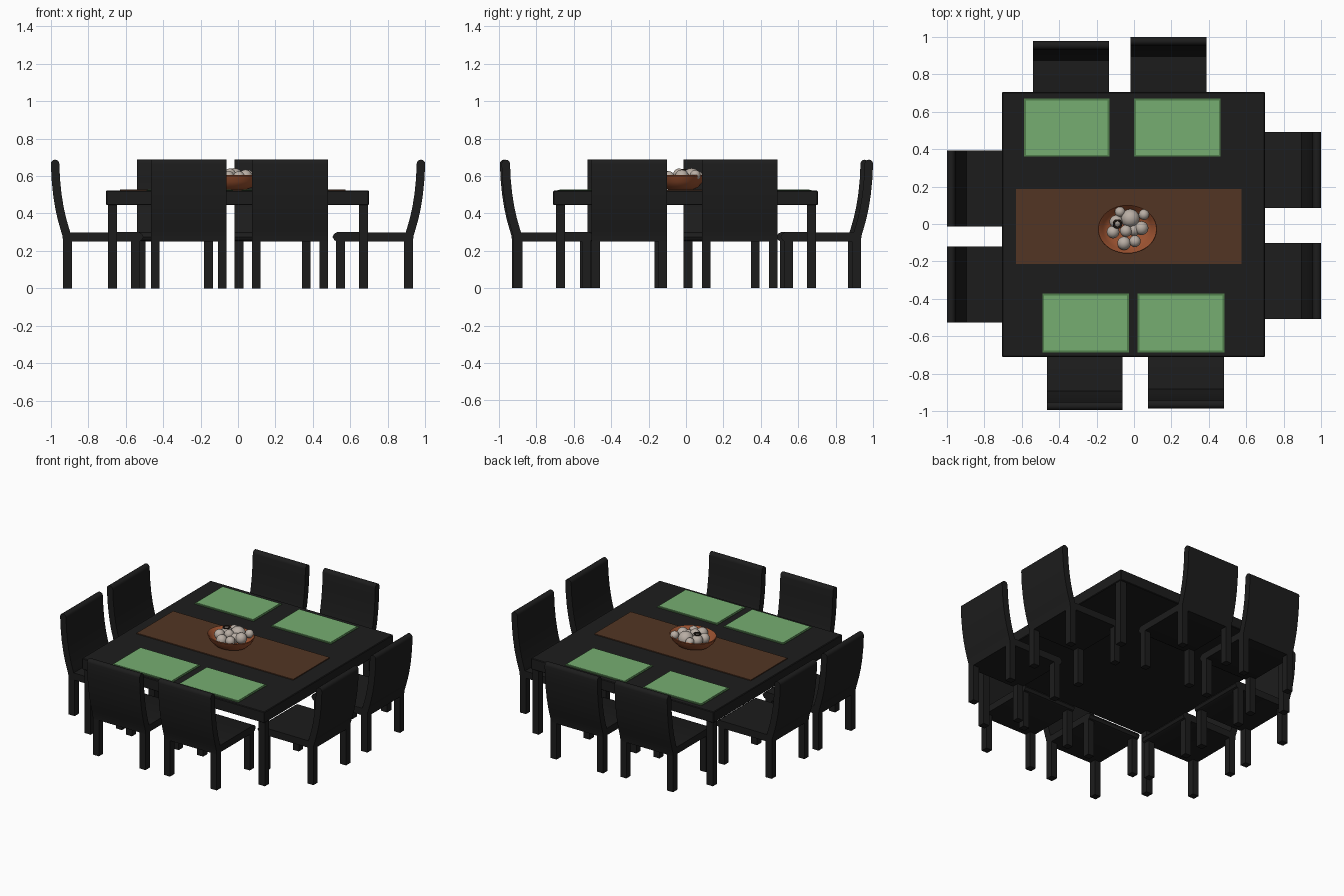
import bpy, bmesh, math
from mathutils import Matrix, Vector

if "Cube" in bpy.data.objects:
    bpy.data.objects.remove(bpy.data.objects["Cube"])


def material(name, rgb):
    m = bpy.data.materials.new(name)
    m.diffuse_color = (*rgb, 1)
    m.use_nodes = True
    m.node_tree.nodes["Principled BSDF"].inputs["Base Color"].default_value = m.diffuse_color
    return m


BLACK = material("black wood", (0.012, 0.012, 0.012))
BROWN = material("brown runner", (0.085, 0.036, 0.017))
GREEN = material("green mat", (0.18, 0.42, 0.165))
DARK_GREEN = material("dark green border", (0.08, 0.20, 0.07))
CLAY = material("orange clay", (0.33, 0.085, 0.03))
STONE = material("pale stone", (0.48, 0.42, 0.37))
TWIG = material("dark twig", (0.02, 0.012, 0.008))


def finish(name, bm, mat, matrix=None):
    bmesh.ops.recalc_face_normals(bm, faces=bm.faces)
    me = bpy.data.meshes.new(name)
    bm.to_mesh(me)
    bm.free()
    me.materials.append(mat)
    me.shade_smooth()
    me.set_sharp_from_angle(angle=math.radians(35))
    ob = bpy.data.objects.new(name, me)
    bpy.context.collection.objects.link(ob)
    if matrix:
        ob.matrix_world = matrix
    return ob


def box(name, x0, x1, y0, y1, z0, z1, mat, matrix=None, bevel=0.0):
    bm = bmesh.new()
    bmesh.ops.create_cube(bm, size=1)
    for v in bm.verts:
        v.co = Vector(((x0 + x1) / 2 + v.co.x * (x1 - x0),
                       (y0 + y1) / 2 + v.co.y * (y1 - y0),
                       (z0 + z1) / 2 + v.co.z * (z1 - z0)))
    if bevel:
        bmesh.ops.bevel(bm, geom=bm.edges[:], offset=bevel, segments=1, affect='EDGES')
    return finish(name, bm, mat, matrix)


# Table
box("table_top", -0.705, 0.70, -0.71, 0.705, 0.445, 0.522, BLACK, bevel=0.004)
for sx in (-1, 1):
    for sy in (-1, 1):
        cx, cy = sx * 0.67, sy * 0.672
        box("table_leg", cx - 0.024, cx + 0.024, cy - 0.024, cy + 0.024, 0, 0.45, BLACK)

# Chair: local +y is the outer side of the backrest, which touches y = 0
HALF_W = 0.2025
BACK = [(-0.062, 0.28), (-0.05, 0.32), (-0.036, 0.37), (-0.023, 0.43),
        (-0.012, 0.50), (-0.004, 0.58), (0.0, 0.665)]
SEAT_FRONT = [(-0.485, 0.292), (-0.495, 0.275), (-0.485, 0.257), (-0.47, 0.25)]


def extrude_profile(name, pts, matrix):
    bm = bmesh.new()
    face = bm.faces.new([bm.verts.new((-HALF_W, y, z)) for y, z in pts])
    new = bmesh.ops.extrude_face_region(bm, geom=[face])["geom"]
    verts = [g for g in new if isinstance(g, bmesh.types.BMVert)]
    bmesh.ops.translate(bm, verts=verts, vec=(2 * HALF_W, 0, 0))
    return finish(name, bm, BLACK, matrix)


def chair(x, y, turn):
    m = Matrix.Translation((x, y, 0)) @ Matrix.Rotation(math.radians(turn), 4, 'Z')
    rounded = [(-0.0225 + 0.0225 * math.cos(a), 0.665 + 0.0225 * math.sin(a))
               for a in [math.pi * i / 8 for i in range(1, 8)]]
    inner = [(py - 0.045, pz + 0.008 * (0.665 - pz) / 0.385) for py, pz in reversed(BACK)]
    extrude_profile("chair_back", [(-0.065, 0.25)] + BACK + rounded + inner
                    + [(-0.112, 0.25)], m)
    extrude_profile("chair_seat", [(-0.07, 0.25), (-0.07, 0.298), (-0.47, 0.30)]
                    + SEAT_FRONT, m)
    for s in (-1, 1):
        x0, x1 = sorted((s * HALF_W, s * (HALF_W - 0.046)))
        box("chair_back_leg", x0, x1, -0.112, -0.065, 0, 0.255, BLACK, m)
        box("chair_front_leg", x0, x1, -0.475, -0.429, 0, 0.255, BLACK, m)


for x, y, turn in [(-0.337, 0.978, 0), (0.185, 1.0, 0),
                   (-0.263, -0.995, 180), (0.278, -0.986, 180),
                   (-1.0, 0.19, 90), (-1.0, -0.324, 90),
                   (1.0, 0.288, -90), (1.0, -0.304, -90)]:
    chair(x, y, turn)

# Runner and place mats
box("table_runner", -0.63, 0.575, -0.214, 0.187, 0.521, 0.528, BROWN)
for x0, x1, y0, y1 in [(-0.588, -0.132, 0.36, 0.67), (0.0, 0.463, 0.36, 0.67),
                       (-0.49, -0.028, -0.687, -0.372), (0.02, 0.484, -0.687, -0.372)]:
    box("mat_border", x0, x1, y0, y1, 0.521, 0.526, DARK_GREEN)
    box("mat_panel", x0 + 0.01, x1 - 0.01, y0 + 0.01, y1 - 0.01, 0.525, 0.529, GREEN)

# Oval bowl: lathe profile, outside then inside
BX, BY = -0.035, -0.028
profile = [(0.0, 0.528), (0.08, 0.528), (0.112, 0.54), (0.142, 0.568), (0.158, 0.60),
           (0.155, 0.605), (0.148, 0.60), (0.132, 0.572), (0.10, 0.55), (0.0, 0.543)]
bm = bmesh.new()
verts = [bm.verts.new((r, 0, z)) for r, z in profile]
edges = [bm.edges.new(p) for p in zip(verts, verts[1:])]
bmesh.ops.spin(bm, geom=verts + edges, cent=(0, 0, 0), axis=(0, 0, 1),
               angle=2 * math.pi, steps=40)
bmesh.ops.remove_doubles(bm, verts=bm.verts, dist=0.0005)
bmesh.ops.scale(bm, vec=(1, 0.825, 1), verts=bm.verts)
finish("bowl", bm, CLAY, Matrix.Translation((BX, BY, 0)))

# Decorative balls in the bowl: x, y, z, radius
for x, y, z, r in [(-0.02, 0.03, 0.592, 0.05), (-0.095, 0.012, 0.595, 0.036),
                   (0.053, 0.05, 0.605, 0.028), (0.04, -0.022, 0.597, 0.037),
                   (-0.112, -0.043, 0.592, 0.034), (-0.053, -0.103, 0.592, 0.036),
                   (0.005, -0.092, 0.595, 0.031), (-0.043, -0.037, 0.608, 0.032),
                   (-0.075, 0.065, 0.597, 0.028), (0.0, -0.03, 0.59, 0.034)]:
    bm = bmesh.new()
    bmesh.ops.create_uvsphere(bm, u_segments=20, v_segments=12, radius=r)
    finish("stone_ball", bm, STONE, Matrix.Translation((x, y, z)))

# Small dark twig ring on top of the balls
bpy.ops.mesh.primitive_torus_add(major_radius=0.02, minor_radius=0.005, major_segments=20,
                                 minor_segments=8, location=(-0.088, 0.0, 0.632))
ring = bpy.context.object
ring.name = "twig_ring"
ring.data.materials.append(TWIG)
ring.data.shade_smooth()
